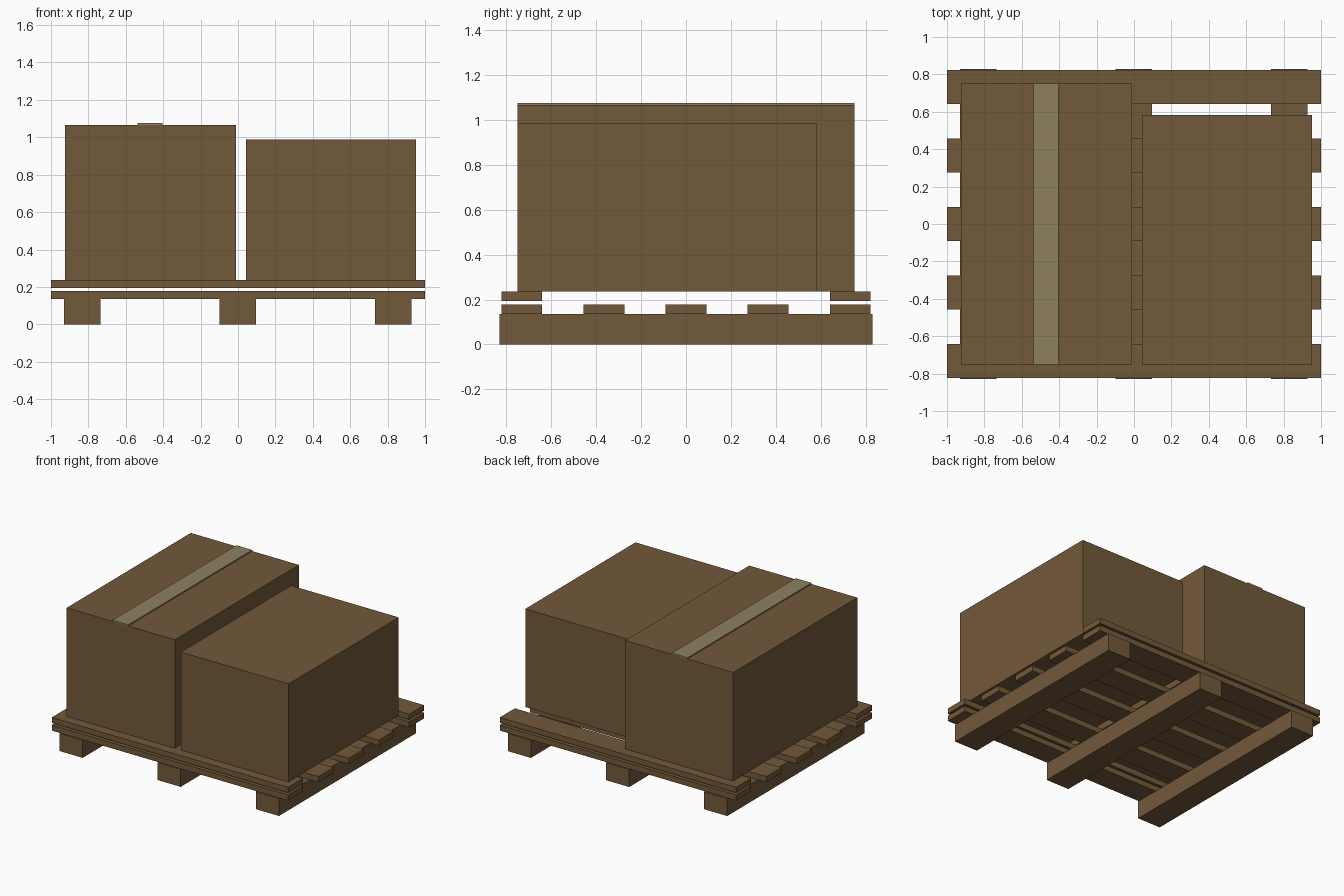
import bpy
import bmesh

cube = bpy.data.objects.get("Cube")
if cube:
    bpy.data.objects.remove(cube, do_unlink=True)


def make_material(name, rgb):
    mat = bpy.data.materials.new(name)
    mat.use_nodes = True
    colour = (*rgb, 1.0)
    mat.diffuse_color = colour
    mat.node_tree.nodes["Principled BSDF"].inputs["Base Color"].default_value = colour
    return mat


brown = make_material("cardboard_and_wood_brown", (0.171, 0.100, 0.042))
tan = make_material("tape_tan", (0.266, 0.216, 0.117))


def block(name, x, y, z, mat):
    """Box spanning the (min, max) range on each axis."""
    bm = bmesh.new()
    bmesh.ops.create_cube(bm, size=1.0)
    for v in bm.verts:
        for axis, (low, high) in enumerate((x, y, z)):
            v.co[axis] = high if v.co[axis] > 0 else low
    mesh = bpy.data.meshes.new(name)
    bm.to_mesh(mesh)
    bm.free()
    mesh.materials.append(mat)
    obj = bpy.data.objects.new(name, mesh)
    bpy.context.collection.objects.link(obj)
    return obj


# Pallet runners, front to back
for side, cx in (("right", -0.832), ("middle", -0.002), ("left", 0.83)):
    block(f"pallet_runner_{side}", (cx - 0.098, cx + 0.098), (-0.83, 0.83), (0, 0.135), brown)

# Lower row of slats across the runners
for i in range(5):
    cy = (i - 2) * 0.366
    block(f"pallet_slat_{i + 1}", (-1, 1), (cy - 0.091, cy + 0.091), (0.135, 0.178), brown)

# Raised slats at the front and back edges
for end, cy in (("front", -0.732), ("back", 0.732)):
    block(f"raised_slat_{end}", (-1, 1), (cy - 0.091, cy + 0.091), (0.194, 0.236), brown)

# Cardboard boxes and the tape strip
block("tall_box", (-0.925, -0.01), (-0.75, 0.75), (0.236, 1.067), brown)
block("short_box", (0.042, 0.953), (-0.75, 0.582), (0.236, 0.987), brown)
block("tape_strip", (-0.538, -0.404), (-0.75, 0.75), (1.067, 1.076), tan)
